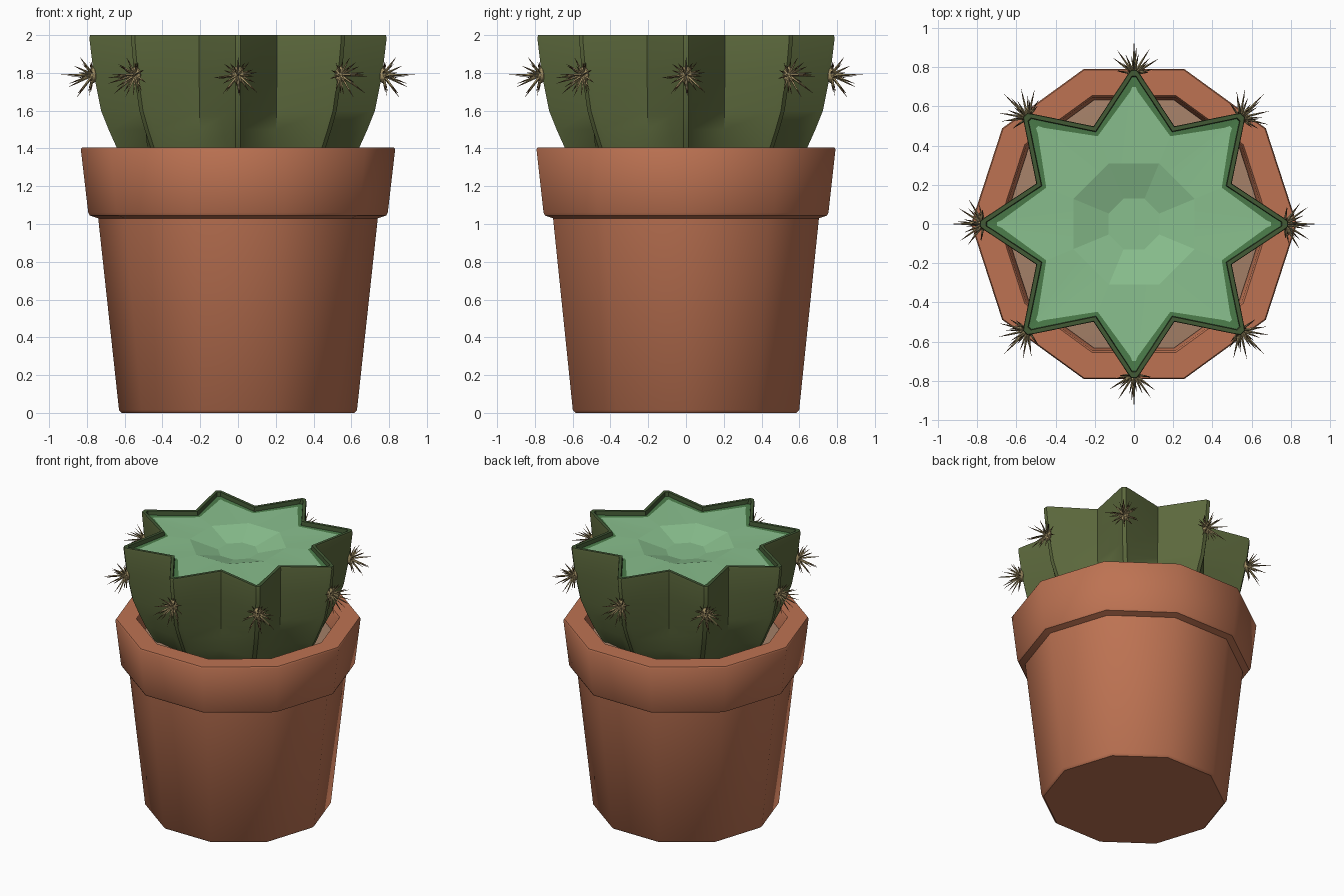
import bpy, bmesh, math, random
from mathutils import Vector, Matrix

random.seed(4)
cube = bpy.data.objects.get("Cube")
if cube:
    bpy.data.objects.remove(cube, do_unlink=True)


def material(name, rgb):
    m = bpy.data.materials.new(name)
    m.use_nodes = True
    m.diffuse_color = (*rgb, 1)
    node = next(n for n in m.node_tree.nodes if n.type == 'BSDF_PRINCIPLED')
    node.inputs["Base Color"].default_value = (*rgb, 1)
    node.inputs["Roughness"].default_value = 0.8
    return m


terracotta = material("terracotta", (0.51, 0.17, 0.085))
soil_tan = material("soil tan", (0.38, 0.22, 0.14))
skin = material("cactus skin", (0.107, 0.14, 0.046))
rim_green = material("rim green", (0.055, 0.1, 0.035))
mid_green = material("inner green", (0.07, 0.2, 0.068))
flesh = material("pale flesh", (0.25, 0.52, 0.268))
straw = material("spine straw", (0.39, 0.3, 0.14))
spine_brown = material("spine brown", (0.13, 0.07, 0.03))


def loft(bm, rings, mats, cap_start=True, cap_end=True):
    """Join closed rings of points; mats gives the material of each band."""
    loops = [[bm.verts.new(p) for p in ring] for ring in rings]
    n = len(loops[0])
    for a, b, m in zip(loops, loops[1:], mats):
        for i in range(n):
            j = (i + 1) % n
            bm.faces.new((a[i], a[j], b[j], b[i])).material_index = m
    if cap_start:
        bm.faces.new(loops[0][::-1]).material_index = mats[0]
    if cap_end:
        bm.faces.new(loops[-1]).material_index = mats[-1]


def finish(name, bm, materials, angle=None):
    bmesh.ops.recalc_face_normals(bm, faces=bm.faces)
    mesh = bpy.data.meshes.new(name)
    bm.to_mesh(mesh)
    bm.free()
    for m in materials:
        mesh.materials.append(m)
    ob = bpy.data.objects.new(name, mesh)
    bpy.context.collection.objects.link(ob)
    if angle:
        bpy.ops.object.select_all(action='DESELECT')
        ob.select_set(True)
        bpy.context.view_layer.objects.active = ob
        bpy.ops.object.shade_smooth_by_angle(angle=math.radians(angle))
    return ob


def decagon(r, z):
    return [(r * math.cos(math.tau * i / 10), r * math.sin(math.tau * i / 10), z)
            for i in range(10)]


# Ten-sided pot with a stepped collar and hollow mouth
pot_profile = [(0.615, 0), (0.63, 0.015), (0.74, 1.03), (0.785, 1.045), (0.793, 1.06),
               (0.832, 1.395), (0.826, 1.405), (0.69, 1.405), (0.68, 1.39), (0.66, 1.2)]
bm = bmesh.new()
loft(bm, [decagon(r, z) for r, z in pot_profile], [0] * (len(pot_profile) - 1))
finish("pot", bm, [terracotta], 38)

# Soil, slightly raised in the middle
bm = bmesh.new()
loft(bm, [decagon(0.665, 1.22), decagon(0.665, 1.27), decagon(0.4, 1.29)], [0, 0])
finish("soil", bm, [soil_tan], 38)


def turned(radial, lateral, z, k):
    a = k * math.tau / 8
    return (radial * math.cos(a) - lateral * math.sin(a),
            radial * math.sin(a) + lateral * math.cos(a), z)


def star(tip, valley, z, w=0.033):
    """Eight ribs with blunt tips and sharp valleys."""
    ring = []
    h = math.pi / 8
    for k in range(8):
        pts = [(valley * math.cos(h), -valley * math.sin(h)), (tip - 0.025, -w),
               (tip, -w * 0.42), (tip, w * 0.42), (tip - 0.025, w)]
        ring += [turned(u, v, z, k) for u, v in pts]
    return ring


def octagon(r, z):
    """Octagon with the same point count as a star ring."""
    ring = []
    u, half = r * math.cos(math.pi / 8), r * math.sin(math.pi / 8)
    for k in range(8):
        ring += [turned(u, half * f, z, k) for f in (-1, -0.5, -0.2, 0.2, 0.5)]
    return ring


# Ribbed cactus body, cut flat with a thin rim and a faceted hollow
body = [(0.5, 0.4, 1.2), (0.585, 0.5, 1.3), (0.64, 0.52, 1.4), (0.685, 0.527, 1.5),
        (0.725, 0.533, 1.6), (0.765, 0.538, 1.8), (0.787, 0.54, 1.985)]
rings = [star(*s) for s in body]
rings += [star(0.783, 0.537, 2.0), star(0.755, 0.512, 2.0, 0.026),
          star(0.75, 0.508, 1.97, 0.026), star(0.7, 0.485, 1.968, 0.02),
          octagon(0.335, 1.962), octagon(0.14, 1.905)]
bands = [0] * len(body) + [1, 1, 2, 3, 3]
bm = bmesh.new()
loft(bm, rings, bands)
cactus = finish("cactus_body", bm, [skin, rim_green, mid_green, flesh], 42)
for p in cactus.data.polygons:
    if p.material_index:
        p.use_smooth = False


def spine(bm, direction, length, width):
    """Four-sided tapering spine with a brown tip."""
    rot = direction.to_track_quat('Z', 'Y').to_matrix()
    rings = []
    for t, w in ((0, 1), (0.65, 0.5), (1, 0.04)):
        rings.append([rot @ Vector((width * w * math.cos(i * math.pi / 2),
                                    width * w * math.sin(i * math.pi / 2), length * t))
                      for i in range(4)])
    loft(bm, rings, [0, 1])


# One spine cluster, pointing along +x, repeated on each rib
# each row: number of spines, tilt from straight out, length
rows = [(1, 0, 0.18), (5, 32, 0.14), (8, 58, 0.135), (10, 80, 0.1)]
bm = bmesh.new()
bmesh.ops.create_icosphere(bm, subdivisions=2, radius=0.036,
                           matrix=Matrix.Diagonal((0.6, 0.95, 1.25, 1)))
for count, tilt, length in rows:
    for i in range(count):
        a = math.tau * (i + random.uniform(-0.2, 0.2)) / count - math.pi / 2
        t = math.radians(tilt + random.uniform(-6, 6) * (count > 1))
        d = Vector((math.cos(t), math.sin(t) * math.cos(a), math.sin(t) * math.sin(a)))
        size = length * random.uniform(0.85, 1.1) * (1 - 0.25 * d.z)
        spine(bm, d, size, 0.008)
cluster = finish("spine_cluster_1", bm, [straw, spine_brown])
for k in range(8):
    ob = cluster
    if k:
        ob = bpy.data.objects.new(f"spine_cluster_{k + 1}", cluster.data)
        bpy.context.collection.objects.link(ob)
    ob.location = turned(0.767, 0, 1.79, k)
    ob.rotation_euler.z = k * math.tau / 8
